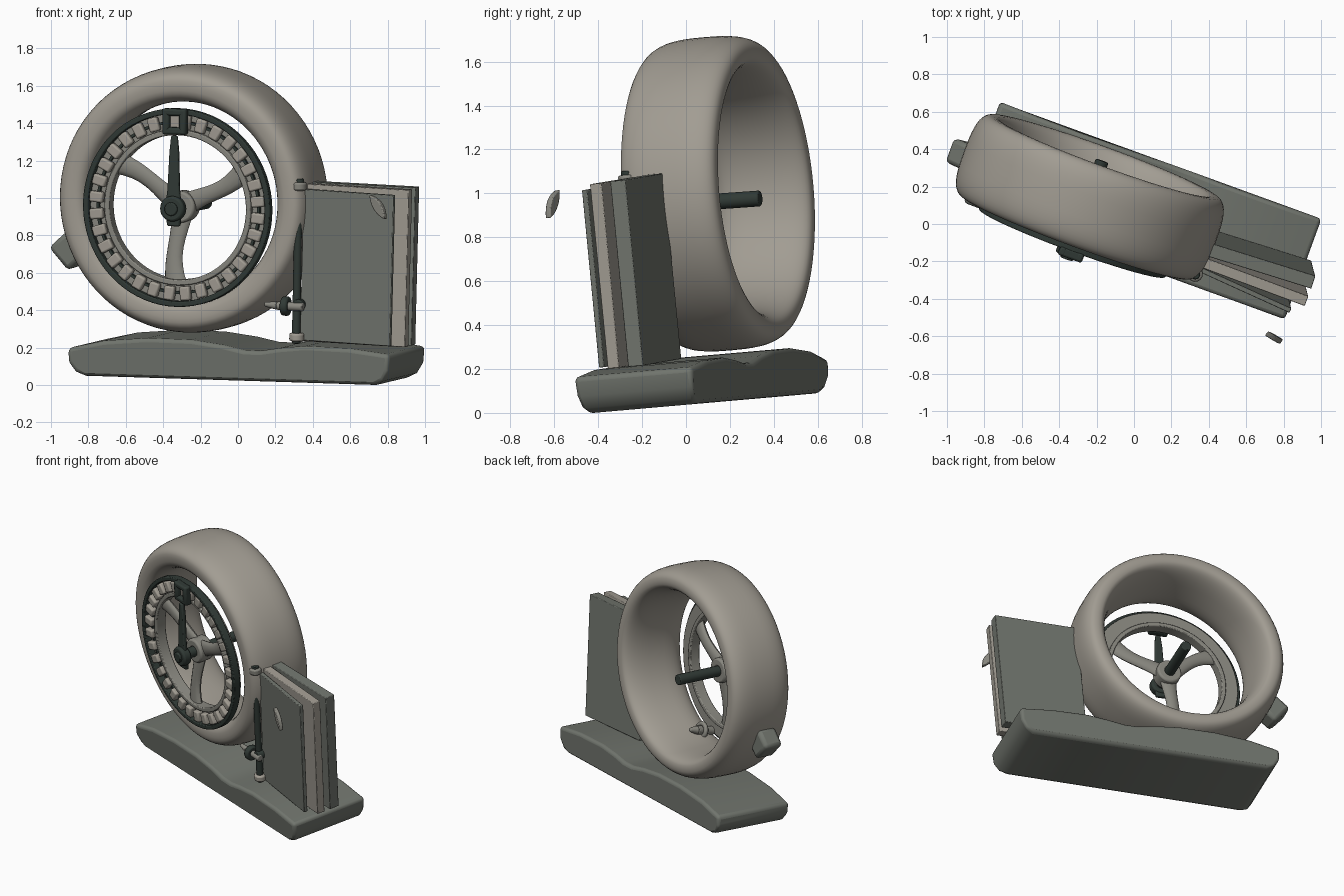
import bpy, bmesh, math
from mathutils import Matrix, Vector

if "Cube" in bpy.data.objects:
    bpy.data.objects.remove(bpy.data.objects["Cube"])

T, R = Matrix.Translation, Matrix.Rotation
rad = math.radians
# whole display is turned and tipped slightly forward
M = T((0, 0, 0.037)) @ R(rad(5), 4, 'X') @ R(rad(-20), 4, 'Z')
W = M @ T((-0.303, 0, 0.915))          # rim frame, axle along y
TY = M @ T((-0.300, 0, 0.945))         # tyre frame


def material(name, rgb):
    m = bpy.data.materials.new(name)
    m.diffuse_color = (*rgb, 1)
    m.use_nodes = True
    m.node_tree.nodes["Principled BSDF"].inputs["Base Color"].default_value = m.diffuse_color
    return m


stone = material("warm_grey", (0.36, 0.335, 0.29))
slate = material("green_grey", (0.165, 0.178, 0.155))
dark = material("dark_green", (0.03, 0.042, 0.036))
mid = material("mid_grey", (0.25, 0.245, 0.215))


def finish(bm, name, mat, mtx, bevel=0, segs=2):
    bmesh.ops.recalc_face_normals(bm, faces=bm.faces)
    me = bpy.data.meshes.new(name)
    bm.to_mesh(me)
    bm.free()
    me.materials.append(mat)
    ob = bpy.data.objects.new(name, me)
    bpy.context.collection.objects.link(ob)
    ob.matrix_world = mtx
    bpy.ops.object.select_all(action='DESELECT')
    ob.select_set(True)
    bpy.context.view_layer.objects.active = ob
    bpy.ops.object.shade_smooth_by_angle(angle=rad(40))
    if bevel:
        b = ob.modifiers.new("bevel", 'BEVEL')
        b.width, b.segments, b.limit_method, b.angle_limit = bevel, segs, 'ANGLE', rad(35)
    return ob


def loft(bm, loops, closed=False):
    """Skin a list of vertex loops; cap the ends unless closed."""
    rows = [[bm.verts.new(p) for p in loop] for loop in loops]
    n, k = len(rows[0]), len(rows)
    for i in range(k if closed else k - 1):
        a, b = rows[i], rows[(i + 1) % k]
        for j in range(n):
            bm.faces.new((a[j], a[(j + 1) % n], b[(j + 1) % n], b[j]))
    if not closed:
        bm.faces.new(rows[0])
        bm.faces.new(rows[-1])


def lathe(name, profile, mat, mtx, segs=64, bevel=0):
    """Revolve a closed (y, radius) profile about y."""
    bm = bmesh.new()
    loft(bm, [[(r * math.cos(a), y, r * math.sin(a)) for y, r in profile]
              for a in (2 * math.pi * i / segs for i in range(segs))], True)
    return finish(bm, name, mat, mtx, bevel)


def band(name, y0, y1, r0, r1, mat, mtx, segs=64, bevel=0.006):
    return lathe(name, [(y0, r0), (y0, r1), (y1, r1), (y1, r0)], mat, mtx, segs, bevel)


def box(name, size, mtx, mat, bevel=0.008):
    bm = bmesh.new()
    bmesh.ops.create_cube(bm, size=1, matrix=Matrix.Diagonal((*size, 1)))
    return finish(bm, name, mat, mtx, bevel)


def rod(name, p, q, r0, r1, mat, frame, segs=20, bevel=0.006):
    p, q = Vector(p), Vector(q)
    bm = bmesh.new()
    rot = (q - p).to_track_quat('Z', 'Y').to_matrix().to_4x4()
    bmesh.ops.create_cone(bm, cap_ends=True, segments=segs, radius1=r0, radius2=r1,
                          depth=(q - p).length, matrix=T((p + q) / 2) @ rot)
    return finish(bm, name, mat, frame, bevel)


# base: wavy-topped plinth with rounded undercut ends
outline = [(-0.81, 0), (0.84, 0), (0.89, 0.025), (0.922, 0.08), (0.93, 0.168), (0.7, 0.194),
           (0.45, 0.2), (0.3, 0.184), (0.19, 0.166), (0.1, 0.168), (-0.02, 0.192), (-0.2, 0.214),
           (-0.45, 0.216), (-0.7, 0.194), (-0.9, 0.149), (-0.9, 0.075), (-0.86, 0.022)]
bm = bmesh.new()
loft(bm, [[(u, 0.094 + s * (0.287 if w > 0.06 else 0.28 if w > 0 else 0.262), w)
           for u, w in outline] for s in (-1, 1)])
finish(bm, "base", slate, M, 0.022, 3)

# tyre: squared-off outside, bore narrowing towards the front lip
sg = lambda c, e: math.copysign(abs(c) ** e, c)
tyre = []
for i in range(40):
    a = 2 * math.pi * i / 40
    c, s = math.cos(a), math.sin(a)
    v = 0.134 + 0.23 * sg(c, 0.68 if s > 0 else 0.72)
    if s >= 0:
        r = 0.628 + 0.088 * s ** 0.75
    else:
        bore = 0.513 + 0.04 * (v + 0.096) / 0.46
        r = 0.628 - (0.628 - bore) * (-s) ** 0.7
    tyre.append((v, r))
lathe("tyre", tyre, stone, TY, 80)

# block on the outside of the tyre
box("tyre_block", (0.14, 0.14, 0.165), W @ T((-0.68, 0.09, -0.265)) @ R(rad(-42), 4, 'Y'), slate, 0.025)

# rim rings
band("outer_ring", -0.135, -0.085, 0.502, 0.532, dark, W, 72)
band("rim_backing", -0.085, -0.065, 0.40, 0.51, mid, W, 72)
band("inner_ring", -0.115, -0.04, 0.388, 0.418, mid, W, 72)
band("rim_groove", -0.105, -0.085, 0.45, 0.465, dark, W, 72, 0)

# blocks around the rim
count = 32
for i in range(count):
    box("rim_block", (0.076, 0.045, 0.058),
        W @ R(2 * math.pi * (i + 0.5) / count, 4, 'Y') @ T((0.461, -0.112, 0)), stone, 0.01)

# gently curved blade spokes
for deg in (29, 147, 267):
    loops = []
    for i in range(9):
        t = i / 8
        r = 0.03 + 0.375 * t
        ang = rad(deg) - 0.09 * math.sin(math.pi * t)
        half = 0.062 - 0.018 * math.sin(math.pi * t)
        d = Vector((math.cos(ang), 0, math.sin(ang)))
        side = Vector((-d.z, 0, d.x))
        c = d * r + Vector((0, -0.035 - 0.04 * t, 0))
        loops.append([c + side * half * math.cos(b) + Vector((0, 0.026 * math.sin(b), 0))
                      for b in (2 * math.pi * j / 12 for j in range(12))])
    bm = bmesh.new()
    loft(bm, loops)
    finish(bm, "spoke", mid, W)

# hub and axle
band("spoke_hub", -0.09, 0.015, 0.03, 0.085, mid, W, 32, 0.012)
rod("axle", (0, -0.18, 0), (0, 0.335, -0.008), 0.036, 0.036, dark, W, 24)
rod("front_hub", (0, -0.21, 0), (0, -0.15, 0), 0.068, 0.068, dark, W, 28, 0.012)
rod("hub_cap", (0, -0.225, 0), (0, -0.2, 0), 0.036, 0.036, dark, W, 24)

# crank arm with square buckle on the rim
bm = bmesh.new()
loft(bm, [[(sx * h, y + sy * 0.014, z) for sx, sy in ((-1, -1), (1, -1), (1, 1), (-1, 1))]
          for z, h, y in ((-0.095, 0.036, -0.17), (0.0, 0.046, -0.175), (0.1, 0.034, -0.172),
                          (0.3, 0.026, -0.162), (0.39, 0.017, -0.16))])
finish(bm, "crank_arm", dark, W, 0.008)
for s in (-1, 1):
    box("buckle_side", (0.04, 0.05, 0.14), W @ T((s * 0.048, -0.15, 0.465)), dark, 0.012)
    box("buckle_bar", (0.13, 0.05, 0.038), W @ T((0, -0.15, 0.465 + s * 0.05)), dark, 0.012)
box("buckle_inset", (0.06, 0.02, 0.07), W @ T((0, -0.135, 0.465)), stone, 0)

# upright panels beside the wheel, fanned out from the post
B = M @ T((0.365, 0, 0.195)) @ R(rad(1.5), 4, 'Y')
for name, length, v, thick, z, h, turn, mat in (
        ("back_panel", 0.59, 0.094, 0.072, 0.015, 0.85, 2.5, slate),
        ("middle_panel", 0.59, 0.018, 0.056, 0.015, 0.845, -0.6, stone),
        ("front_panel", 0.53, -0.025, 0.026, 0.022, 0.812, -4.6, slate)):
    box(name, (length, thick, h),
        B @ T((0, v, z + h / 2)) @ R(rad(turn), 4, 'Z') @ T((length / 2, 0, 0)), mat, 0.004)

# hinge post with end collars
H = M @ T((0.362, -0.055, 0)) @ R(rad(1), 4, 'Y')
rod("hinge_post", (-0.015, 0, 0.2), (-0.015, 0, 1.06), 0.023, 0.02, dark, H)
for z, m in ((0.235, stone), (1.045, mid)):
    rod("post_collar", (-0.012, 0, z - 0.022), (-0.012, 0, z + 0.022), 0.04, 0.04, m, H, 24, 0.01)
rod("post_tip", (-0.012, 0, 1.06), (-0.012, 0, 1.085), 0.025, 0.025, dark, H)

# side bracket with dark collar
rod("bracket_arm", (0.03, -0.02, 0.40), (-0.12, -0.02, 0.40), 0.024, 0.022, mid, H, 20)
rod("bracket_tip", (-0.12, -0.02, 0.40), (-0.19, -0.02, 0.405), 0.022, 0.012, mid, H, 20)
band("bracket_collar", -0.02, 0.02, 0.02, 0.052, dark,
     H @ T((-0.07, -0.02, 0.40)) @ R(rad(90), 4, 'Z'), 28, 0.01)
rod("bracket_pin", (0.0, -0.03, 0.41), (0.0, 0.12, 0.41), 0.03, 0.03, dark, H)

# small peg with collar lying inside the tyre
P = M @ T((-0.17, 0.02, 0.45)) @ R(rad(12), 4, 'X')
band("peg_collar", -0.014, 0.014, 0.03, 0.06, mid, P, 28, 0.01)
rod("peg", (0, -0.09, 0), (0, 0.04, 0), 0.03, 0.03, mid, P)
rod("peg_tip", (0, 0.04, 0), (0, 0.1, 0), 0.03, 0.012, mid, P)

# leaf shaped handle in front of the panels
bm = bmesh.new()
prof = [(x * 0.08, 0.03 * (1 - x * x)) for x in (i / 8 for i in range(-8, 9))]
low = [(x * 0.08, -0.024 * (1 - x * x)) for x in (i / 8 for i in range(7, -8, -1))]
loft(bm, [[(x, y, z) for x, z in prof + low] for y in (-0.014, 0.014)])
finish(bm, "leaf_handle", mid,
       M @ T((0.883, -0.237, 0.963)) @ R(rad(-14), 4, 'Z') @ R(rad(52), 4, 'Y'), 0.005)
